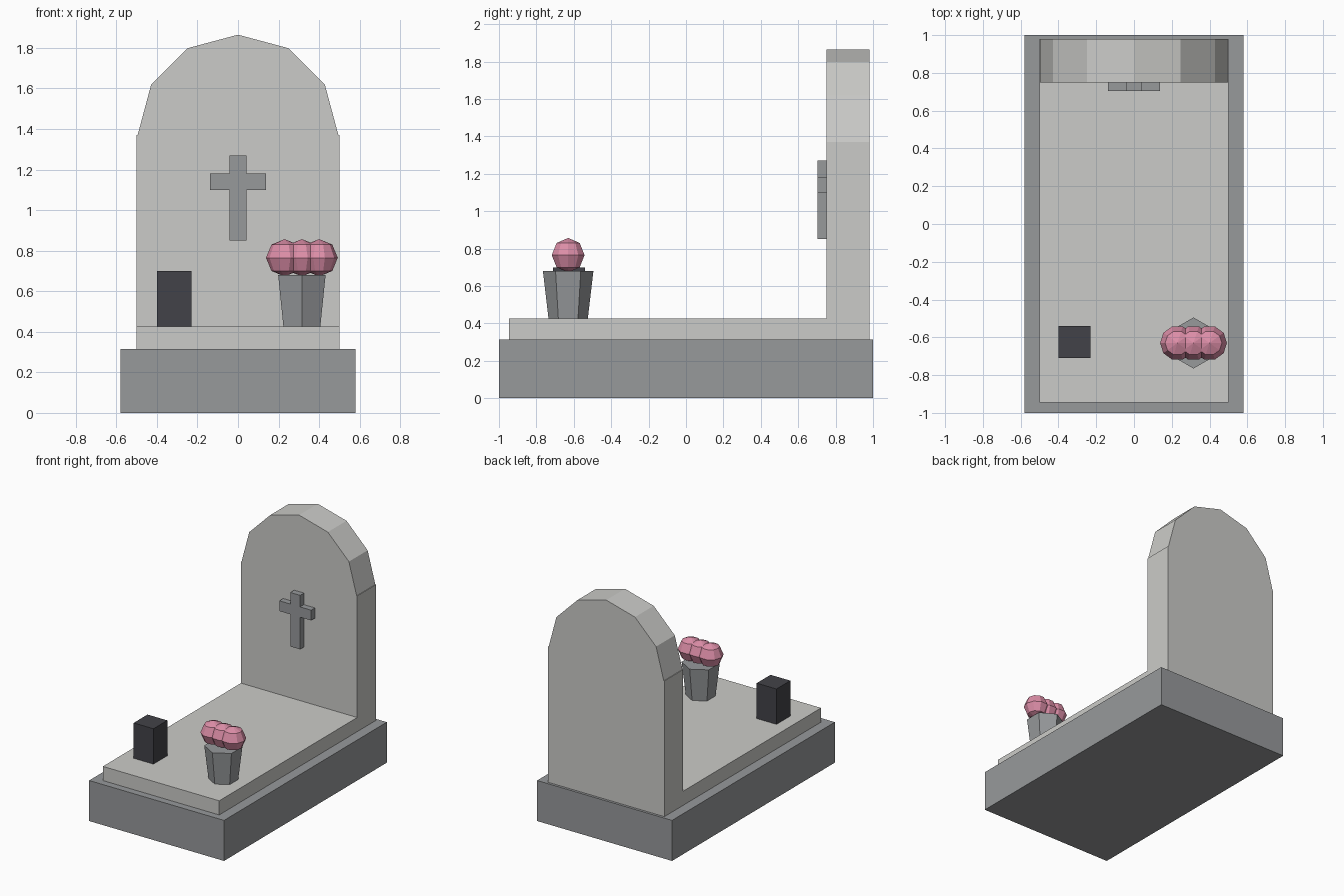
import bpy, bmesh, math
from mathutils import Matrix

cube = bpy.data.objects.get("Cube")
if cube:
    bpy.data.objects.remove(cube, do_unlink=True)


def material(name, colour):
    mat = bpy.data.materials.new(name)
    mat.use_nodes = True
    mat.diffuse_color = (*colour, 1)
    mat.node_tree.nodes["Principled BSDF"].inputs["Base Color"].default_value = (*colour, 1)
    return mat


pale_stone = material("pale stone", (0.60, 0.60, 0.58))
grey_stone = material("grey stone", (0.31, 0.32, 0.33))
dark_metal = material("dark metal", (0.055, 0.055, 0.065))
pink = material("pink petals", (0.72, 0.27, 0.39))


def finish(name, bm, mat):
    bmesh.ops.recalc_face_normals(bm, faces=bm.faces)
    mesh = bpy.data.meshes.new(name)
    bm.to_mesh(mesh)
    bm.free()
    mesh.materials.append(mat)
    obj = bpy.data.objects.new(name, mesh)
    bpy.context.collection.objects.link(obj)
    return obj


def box(name, x, y, z, mat):
    """Box from its (min, max) range on each axis."""
    bm = bmesh.new()
    size = [b - a for a, b in (x, y, z)]
    mid = [(a + b) / 2 for a, b in (x, y, z)]
    bmesh.ops.create_cube(bm, size=1, matrix=Matrix.Translation(mid) @ Matrix.Diagonal((*size, 1)))
    return finish(name, bm, mat)


def extrude_profile(name, points, front, back, mat):
    """Extrude an x-z outline along y."""
    bm = bmesh.new()
    face = bm.faces.new([bm.verts.new((x, front, z)) for x, z in points])
    side = bmesh.ops.extrude_face_region(bm, geom=[face])["geom"]
    verts = [v for v in side if isinstance(v, bmesh.types.BMVert)]
    bmesh.ops.translate(bm, verts=verts, vec=(0, back - front, 0))
    return finish(name, bm, mat)


# Plinth and grave slab
box("plinth", (-0.58, 0.58), (-1, 1), (0, 0.315), grey_stone)
box("grave_slab", (-0.5, 0.5), (-0.945, 0.75), (0.315, 0.425), pale_stone)

# Headstone with a faceted round top
arch = [(0.495 * math.cos(math.radians(a)), 1.37 + 0.495 * math.sin(math.radians(a)))
        for a in range(0, 181, 30)]
outline = [(-0.5, 0.315), (0.5, 0.315), (0.5, 1.37)] + arch + [(-0.5, 1.37)]
extrude_profile("headstone", outline, 0.75, 0.98, pale_stone)

# Cross on the headstone
half = [(0.042, 0.85), (0.042, 1.1), (0.137, 1.1), (0.137, 1.18), (0.042, 1.18), (0.042, 1.27)]
cross = half + [(-x, z) for x, z in reversed(half)]
extrude_profile("cross", cross, 0.703, 0.75, grey_stone)

# Lantern
box("lantern", (-0.4, -0.23), (-0.71, -0.54), (0.425, 0.7), dark_metal)

# Six-sided vase, wider at the top
bm = bmesh.new()
bmesh.ops.create_cone(bm, cap_ends=True, segments=6, radius1=0.105, radius2=0.135, depth=0.255,
                      matrix=Matrix.Translation((0.315, -0.63, 0.5525)))
finish("vase", bm, grey_stone)

# Row of faceted blooms
for i, name in enumerate(("right", "middle", "left")):
    bm = bmesh.new()
    place = Matrix.Translation((0.315 + 0.085 * (i - 1), -0.63, 0.765))
    bmesh.ops.create_uvsphere(bm, u_segments=10, v_segments=4, radius=0.092,
                              matrix=place @ Matrix.Rotation(math.pi / 2, 4, "Z"))
    finish("bloom_" + name, bm, pink)
